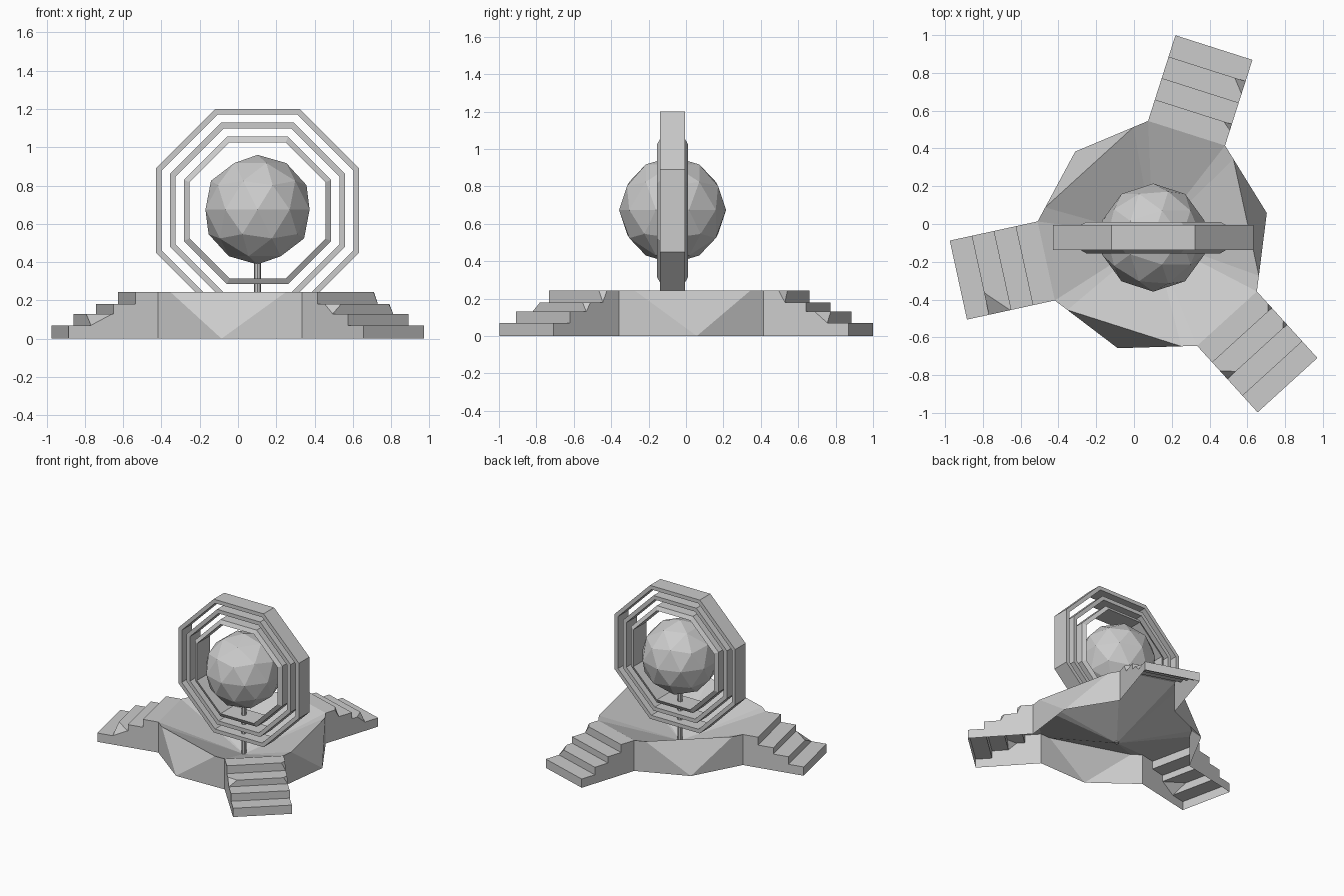
import bpy, bmesh, math
from mathutils import Vector

cube = bpy.data.objects.get("Cube")
if cube:
    bpy.data.objects.remove(cube, do_unlink=True)

CX, CY = 0.102, -0.072          # shared axis of base, rings and globe
stone = bpy.data.materials.new("grey_stone")
stone.use_nodes = True
GREY = (0.6, 0.6, 0.6, 1)
stone.diffuse_color = GREY
stone.node_tree.nodes["Principled BSDF"].inputs["Base Color"].default_value = GREY


def finish(name, bm):
    """Turn a bmesh into a flat shaded object."""
    bmesh.ops.remove_doubles(bm, verts=bm.verts, dist=1e-4)
    bmesh.ops.recalc_face_normals(bm, faces=bm.faces)
    mesh = bpy.data.meshes.new(name)
    bm.to_mesh(mesh)
    bm.free()
    mesh.materials.append(stone)
    ob = bpy.data.objects.new(name, mesh)
    bpy.context.collection.objects.link(ob)
    return ob


def poly(bm, pts):
    bm.faces.new([bm.verts.new(p) for p in pts])


# --- Base: open-bottomed shell with a sunken top and three stairs ---
TOP = 0.243
R_IN, R_OUT, HALF = 0.58, 1.056, 0.214
STEPS = (0.07, 0.13, 0.18, TOP)
DEPTH = (R_OUT - R_IN) / 4
# broken corners: (stair, step, side) -> (width, depth)
CHIPS = {(1, 1, 1): (0.12, 0.115), (0, 1, -1): (0.06, 0.07),
         (0, 3, -1): (0.045, 0.035), (2, 3, 1): (0.03, 0.03),
         (2, 2, 1): (0.03, 0.03), (2, 2, -1): (0.06, 0.06)}


def at(k, r, t, z):
    """Point on stair k: r outward, t sideways, z up."""
    a = math.radians(72.3 + 120 * k)
    return Vector((CX + r * math.cos(a) - t * math.sin(a),
                   CY + r * math.sin(a) + t * math.cos(a), z))


def add_step(bm, k, i):
    z, low = STEPS[i], STEPS[i - 1] if i else 0
    ro = R_OUT - i * DEPTH
    ri = ro - DEPTH
    front, tread = [], [at(k, ri, -HALF, z)]
    for s in (-1, 1):
        w, d = CHIPS.get((k, i, s), (0, 0))
        corner = at(k, ro, s * HALF, z)
        side = [at(k, ri, s * HALF, 0), at(k, ro, s * HALF, 0)]
        if w:
            across = at(k, ro, s * (HALF - w), z)
            back = at(k, ro - d, s * HALF, z)
            foot = at(k, ro, s * HALF, low)
            poly(bm, [across, foot, back])
            tread += [back, across] if s < 0 else [across, back]
            front += [foot, across] if s < 0 else [across, foot]
            side += [foot, back]
        else:
            tread.append(corner)
            front += [at(k, ro, s * HALF, low), corner] if s < 0 else \
                     [corner, at(k, ro, s * HALF, low)]
            side.append(corner)
        poly(bm, side + [at(k, ri, s * HALF, z)])
    poly(bm, front)
    poly(bm, tread + [at(k, ri, HALF, z)])


bm = bmesh.new()
centre = Vector((CX, CY, 0))
for k in range(3):
    for i in range(4):
        add_step(bm, k, i)
    # wall between this stair and the next, its middle corner cut to a point
    c, d = at(k, R_IN, HALF, TOP), at(k + 1, R_IN, -HALF, TOP)
    a = math.radians(132.2 + 120 * k)
    mid = Vector((CX + 0.615 * math.cos(a), CY + 0.615 * math.sin(a), 0))
    mid_top = mid + Vector((0, 0, TOP))
    p, q = c.lerp(mid_top, 0.2), d.lerp(mid_top, 0.2)
    poly(bm, [Vector((c.x, c.y, 0)), mid, p, c])
    poly(bm, [mid, Vector((d.x, d.y, 0)), d, q])
    poly(bm, [p, mid, q])
    # sunken top
    for u, v in ((at(k, R_IN, -HALF, TOP), c), (c, p), (p, q), (q, d)):
        poly(bm, [u, v, centre])
finish("stepped_base", bm)


# --- Octagonal rings ---
def ring(name, outer, inner, half_outer, half_inner):
    bm = bmesh.new()
    section = [(outer, -half_outer), (outer, half_outer),
               (inner, half_inner), (inner, -half_inner)]
    loops = []
    for n in range(8):
        a = math.radians(22.5 + 45 * n)
        loops.append([bm.verts.new((CX + r / math.cos(math.pi / 8) * math.cos(a), CY + y,
                                    0.67 + r / math.cos(math.pi / 8) * math.sin(a)))
                      for r, y in section])
    for n in range(8):
        m = loops[(n + 1) % 8]
        for j in range(4):
            bm.faces.new([loops[n][j], loops[n][(j + 1) % 4], m[(j + 1) % 4], m[j]])
    finish(name, bm)


ring("outer_ring", 0.531, 0.501, 0.066, 0.066)
ring("middle_ring", 0.458, 0.428, 0.066, 0.066)
ring("inner_ring", 0.385, 0.355, 0.066, 0.083)

# --- Faceted globe ---
bm = bmesh.new()
bmesh.ops.create_icosphere(bm, subdivisions=2, radius=0.286)
globe = finish("globe", bm)
globe.location = (CX, CY, 0.674)

# --- Pole holding the globe ---
bm = bmesh.new()
bmesh.ops.create_cone(bm, cap_ends=True, segments=8, radius1=0.018, radius2=0.018, depth=0.41)
pole = finish("pole", bm)
pole.location = (CX, CY, 0.205)
